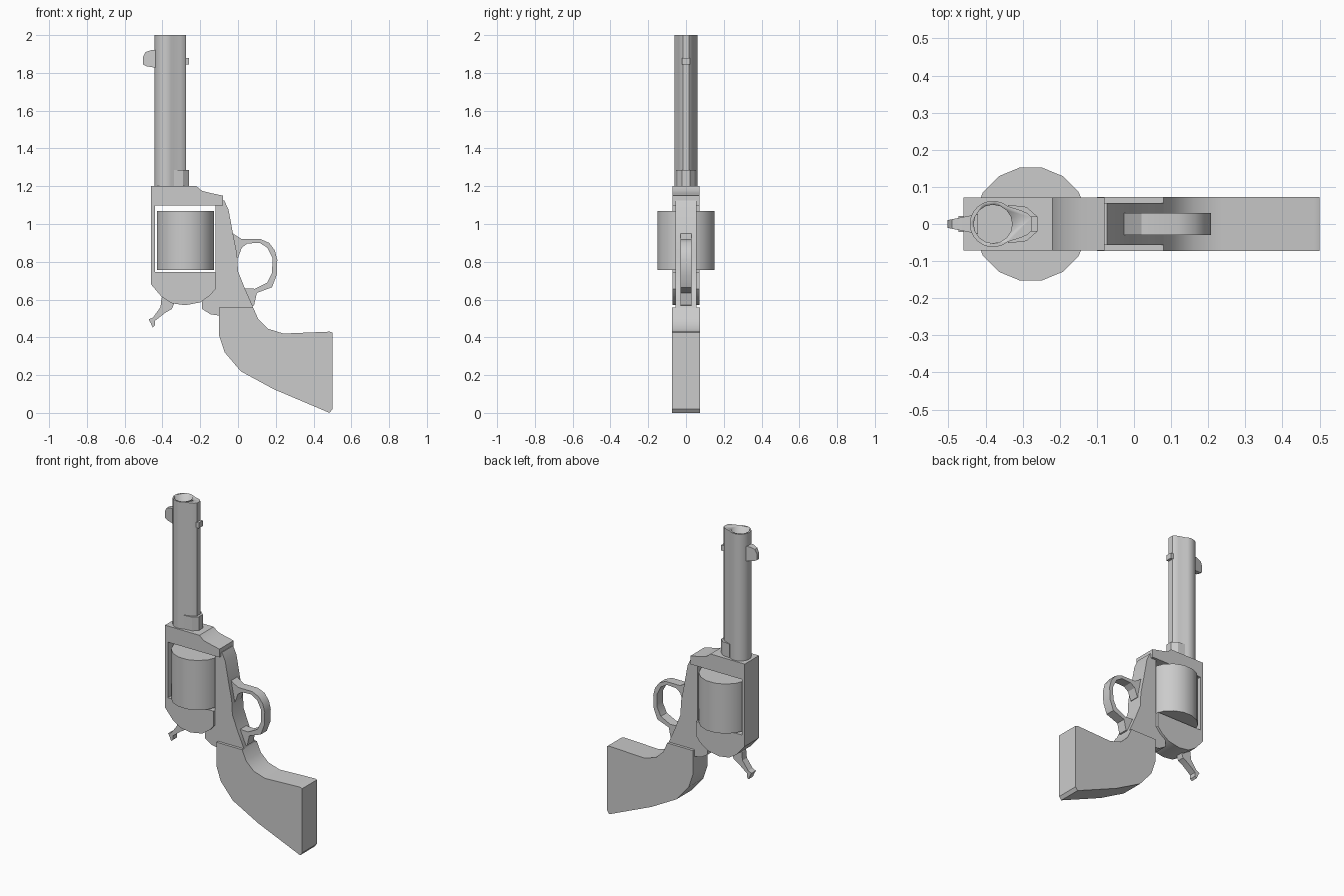
import bpy, bmesh, math


def finish(name, bm, angle=30):
    bmesh.ops.recalc_face_normals(bm, faces=bm.faces)
    mesh = bpy.data.meshes.new(name)
    bm.to_mesh(mesh)
    bm.free()
    ob = bpy.data.objects.new(name, mesh)
    bpy.context.collection.objects.link(ob)
    bpy.ops.object.select_all(action='DESELECT')
    ob.select_set(True)
    bpy.context.view_layer.objects.active = ob
    bpy.ops.object.shade_smooth_by_angle(angle=math.radians(angle))
    return ob


def plate(name, pts, half):
    """Side profile (x, z) given thickness in y; half may be a function of x."""
    width = half if callable(half) else lambda x: half
    bm = bmesh.new()
    near = [bm.verts.new((x, -width(x), z)) for x, z in pts]
    far = [bm.verts.new((x, width(x), z)) for x, z in pts]
    bm.faces.new(near)
    bm.faces.new(far[::-1])
    for i in range(len(pts)):
        j = (i + 1) % len(pts)
        bm.faces.new((near[i], far[i], far[j], near[j]))
    return finish(name, bm)


def column(name, pts, z0, z1):
    """Plan outline (x, y) extruded upwards."""
    bm = bmesh.new()
    face = bm.faces.new([bm.verts.new((x, y, z0)) for x, y in pts])
    new = bmesh.ops.extrude_face_region(bm, geom=[face])['geom']
    bmesh.ops.translate(bm, vec=(0, 0, z1 - z0),
                        verts=[v for v in new if isinstance(v, bmesh.types.BMVert)])
    return finish(name, bm)


def arc(cx, r, a0, a1, n):
    steps = [math.radians(a0 + (a1 - a0) * i / n) for i in range(n + 1)]
    return [(cx + r * math.cos(a), r * math.sin(a)) for a in steps]


# barrel with rod housing along one side, and its bore
outline = arc(-0.38, 0.0625, 50, 310, 16)
outline += [(-0.305, -0.037), (-0.287, -0.029), (-0.275, -0.017),
            (-0.275, 0.017), (-0.287, 0.029), (-0.305, 0.037)]
barrel = column("barrel", outline, 1.19, 2.0)
cutter = column("bore_cutter", arc(-0.38, 0.052, 0, 337.5, 15), 1.6, 2.1)
cutter.hide_render = True
cutter.hide_set(True)
cut = barrel.modifiers.new("bore", 'BOOLEAN')
cut.object = cutter
cut.operation = 'DIFFERENCE'
cut.solver = 'EXACT'

# collar at the base of the barrel and the small rod nub
column("rod_collar", [(-0.34, -0.052), (-0.29, -0.046), (-0.26, -0.02),
                      (-0.26, 0.02), (-0.29, 0.046), (-0.34, 0.052)], 1.19, 1.287)
plate("rod_nub", [(-0.30, 1.845), (-0.26, 1.845), (-0.26, 1.88), (-0.30, 1.88)], 0.02)

# front sight, thinner toward its tip
plate("front_sight", [(-0.42, 1.825), (-0.485, 1.835), (-0.503, 1.845), (-0.503, 1.885),
                      (-0.49, 1.91), (-0.46, 1.92), (-0.42, 1.92)],
      lambda x: 0.01 + 0.2 * (x + 0.505))

# frame around the cylinder
plate("frame", [(-0.46, 0.68), (-0.46, 1.2), (-0.22, 1.2), (-0.19, 1.175), (-0.14, 1.163),
                (-0.08, 1.15), (-0.08, 1.098), (-0.44, 1.098), (-0.44, 0.747),
                (-0.12, 0.747), (-0.12, 0.655), (-0.15, 0.62), (-0.20, 0.585), (-0.28, 0.57),
                (-0.35, 0.58), (-0.405, 0.615)], 0.071)

# cylinder
column("cylinder", arc(-0.278, 0.155, 11.25, 348.75, 15), 0.757, 1.07)

# trigger housing behind the guard
plate("trigger_housing", [(-0.12, 1.11), (-0.073, 1.125), (-0.05, 1.075), (-0.025, 0.94),
                          (-0.005, 0.84), (0.0, 0.75), (0.04, 0.65), (0.08, 0.56),
                          (0.08, 0.515), (-0.10, 0.515), (-0.145, 0.522), (-0.19, 0.55),
                          (-0.19, 0.61), (-0.12, 0.66)], 0.056)

# trigger guard loop
plate("trigger_guard", [(-0.04, 0.96), (-0.02, 0.945), (0.02, 0.92), (0.12, 0.92),
                        (0.165, 0.90), (0.195, 0.86), (0.208, 0.81), (0.205, 0.73),
                        (0.18, 0.665), (0.10, 0.635), (0.085, 0.57), (0.05, 0.56),
                        (0.03, 0.66), (0.09, 0.657), (0.155, 0.69), (0.18, 0.74),
                        (0.183, 0.82), (0.155, 0.875), (0.115, 0.90), (0.05, 0.897),
                        (0.02, 0.875), (0.0, 0.82), (-0.04, 0.82)], 0.03)

# hammer spur
plate("hammer", [(-0.38, 0.64), (-0.405, 0.61), (-0.41, 0.56), (-0.45, 0.505), (-0.473, 0.495),
                 (-0.462, 0.475), (-0.452, 0.452), (-0.44, 0.462), (-0.44, 0.487),
                 (-0.385, 0.53), (-0.35, 0.55), (-0.33, 0.60)], 0.022)

# grip
plate("grip", [(-0.10, 0.558), (0.08, 0.558), (0.108, 0.495), (0.16, 0.445), (0.24, 0.42),
               (0.486, 0.43), (0.5, 0.425), (0.5, 0.02), (0.485, 0.0), (0.19, 0.125),
               (0.015, 0.22), (-0.07, 0.32), (-0.10, 0.41)], 0.073)
